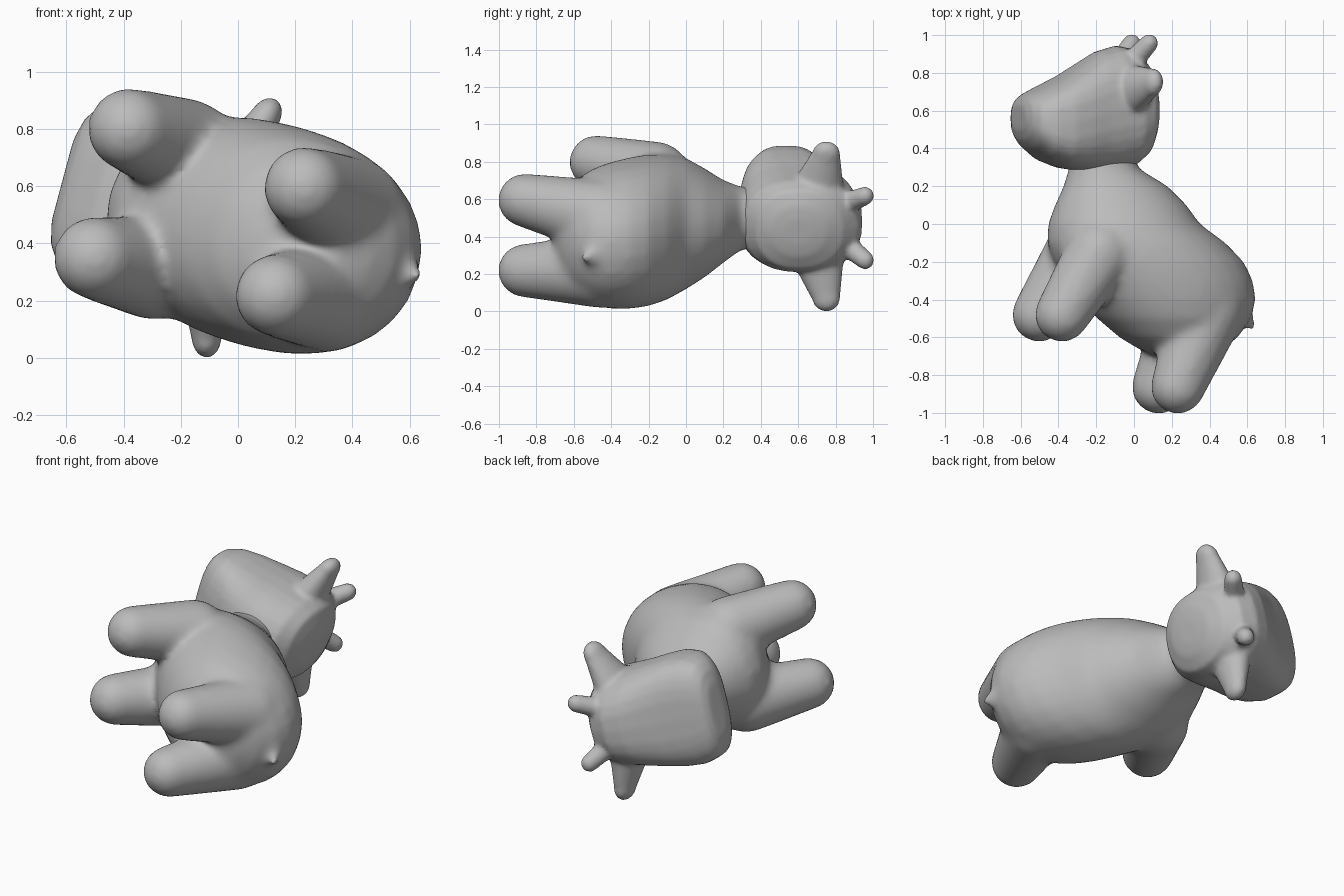
import bpy, bmesh, math
from mathutils import Matrix, Vector

cube = bpy.data.objects.get("Cube")
if cube:
    bpy.data.objects.remove(cube)

# One plain material
grey = bpy.data.materials.new("plain_grey")
grey.use_nodes = True
grey.diffuse_color = (0.5, 0.5, 0.5, 1)
grey.node_tree.nodes["Principled BSDF"].inputs["Base Color"].default_value = (0.5, 0.5, 0.5, 1)

# Animal frame: X runs to the tail, Y is sideways, Z is its own up.
# POSE lays the animal on its side.
T = math.radians(15)
c, s = math.cos(T), math.sin(T)
POSE = Matrix(((c, -s, 0, 0), (0, 0, 1, 0), (-s, -c, 0, 0.455), (0, 0, 0, 1)))


def finish(name, bm):
    bmesh.ops.recalc_face_normals(bm, faces=bm.faces)
    mesh = bpy.data.meshes.new(name)
    bm.to_mesh(mesh)
    bm.free()
    mesh.materials.append(grey)
    mesh.polygons.foreach_set("use_smooth", [True] * len(mesh.polygons))
    obj = bpy.data.objects.new(name, mesh)
    bpy.context.collection.objects.link(obj)
    obj.matrix_world = POSE
    return obj


def fuse(obj, voxel, iterations):
    """Merge overlapping shells into one soft skin."""
    remesh = obj.modifiers.new("fuse", "REMESH")
    remesh.mode = "VOXEL"
    remesh.voxel_size = voxel
    remesh.use_smooth_shade = True
    soften = obj.modifiers.new("soften", "SMOOTH")
    soften.factor = 0.5
    soften.iterations = iterations


def superellipse(a, b, power, n=28):
    for i in range(n):
        t = math.tau * i / n
        x, y = math.cos(t), math.sin(t)
        yield (math.copysign(abs(x) ** (2 / power), x) * a,
               math.copysign(abs(y) ** (2 / power), y) * b)


def loft(bm, rings):
    rings = [[bm.verts.new(p) for p in ring] for ring in rings]
    for r0, r1 in zip(rings, rings[1:]):
        for i in range(len(r0)):
            j = (i + 1) % len(r0)
            bm.faces.new((r0[i], r0[j], r1[j], r1[i]))
    bm.faces.new(rings[0])
    bm.faces.new(rings[-1])


def limb(bm, p0, r0, p1, r1, flat=1.0, n=20):
    """Tapered round-ended limb, optionally flattened fore and aft."""
    p0, p1 = Vector(p0), Vector(p1)
    axis = (p1 - p0).normalized()
    side = axis.cross(Vector((1, 0, 0))).normalized()
    front = side.cross(axis) * flat
    rings = []
    for p, r, start, end in ((p0, r0, -85, 0), (p1, r1, 0, 85)):
        for k in range(7):
            a = math.radians(start + (end - start) * k / 6)
            rings.append([p + axis * r * math.sin(a) + (front * x + side * y) * r * math.cos(a)
                          for x, y in superellipse(1, 1, 2, n)])
    loft(bm, rings)


def both(bm, p0, r0, p1, r1, flat=1.0):
    for m in (-1, 1):
        limb(bm, (p0[0], p0[1] * m, p0[2]), r0, (p1[0], p1[1] * m, p1[2]), r1, flat)


# Torso: level sections (height, front, back, half width), fused with legs and tail
torso = [(.4, -.33, .0, .16), (.3, -.35, .01, .165), (.2, -.38, .18, .215),
         (.1, -.425, .28, .285), (0, -.46, .35, .345), (-.1, -.465, .49, .38),
         (-.2, -.43, .59, .395), (-.3, -.36, .64, .395), (-.4, -.28, .655, .385),
         (-.5, -.19, .63, .36), (-.6, -.07, .56, .3), (-.66, .03, .48, .22),
         (-.7, .13, .39, .11)]
bm = bmesh.new()
loft(bm, [[((f + b) / 2 + x, y, z) for x, y in superellipse((b - f) / 2, w, 2.1)]
          for z, f, b, w in torso])
both(bm, (-.25, .215, -.16), .182, (-.457, .233, -.48), .146)   # front legs
both(bm, (.36, .15, -.46), .2, (.188, .195, -.862), .145)       # hind legs
limb(bm, (.565, 0, -.41), .115, (.64, 0, -.53), .04, 0.6)       # tail
fuse(finish("body_legs_and_tail", bm), 0.02, 18)

# Head: upright sections (position, bottom, top, half width, squareness)
head = [(-.635, .5, .63, .15, 2.4), (-.615, .445, .67, .23, 2.6), (-.58, .4, .695, .28, 2.8),
        (-.5, .335, .735, .315, 3), (-.4, .295, .785, .32, 3), (-.3, .28, .85, .305, 2.8),
        (-.2, .28, .915, .285, 2.6), (-.1, .285, .945, .27, 2.5), (0, .31, .925, .255, 2.4),
        (.07, .37, .84, .22, 2.2), (.105, .45, .75, .14, 2), (.115, .53, .67, .07, 2)]
bm = bmesh.new()
loft(bm, [[(u, x, (lo + hi) / 2 + y) for x, y in superellipse(w, (hi - lo) / 2, p)]
          for u, lo, hi, w, p in head])
# Ears and horns grow out of the head
both(bm, (-.065, .2, .71), .14, (-.008, .395, .75), .077, 0.7)
both(bm, (-.05, .11, .85), .06, (.035, .178, .957), .05)
fuse(finish("head_ears_and_horns", bm), 0.014, 7)
